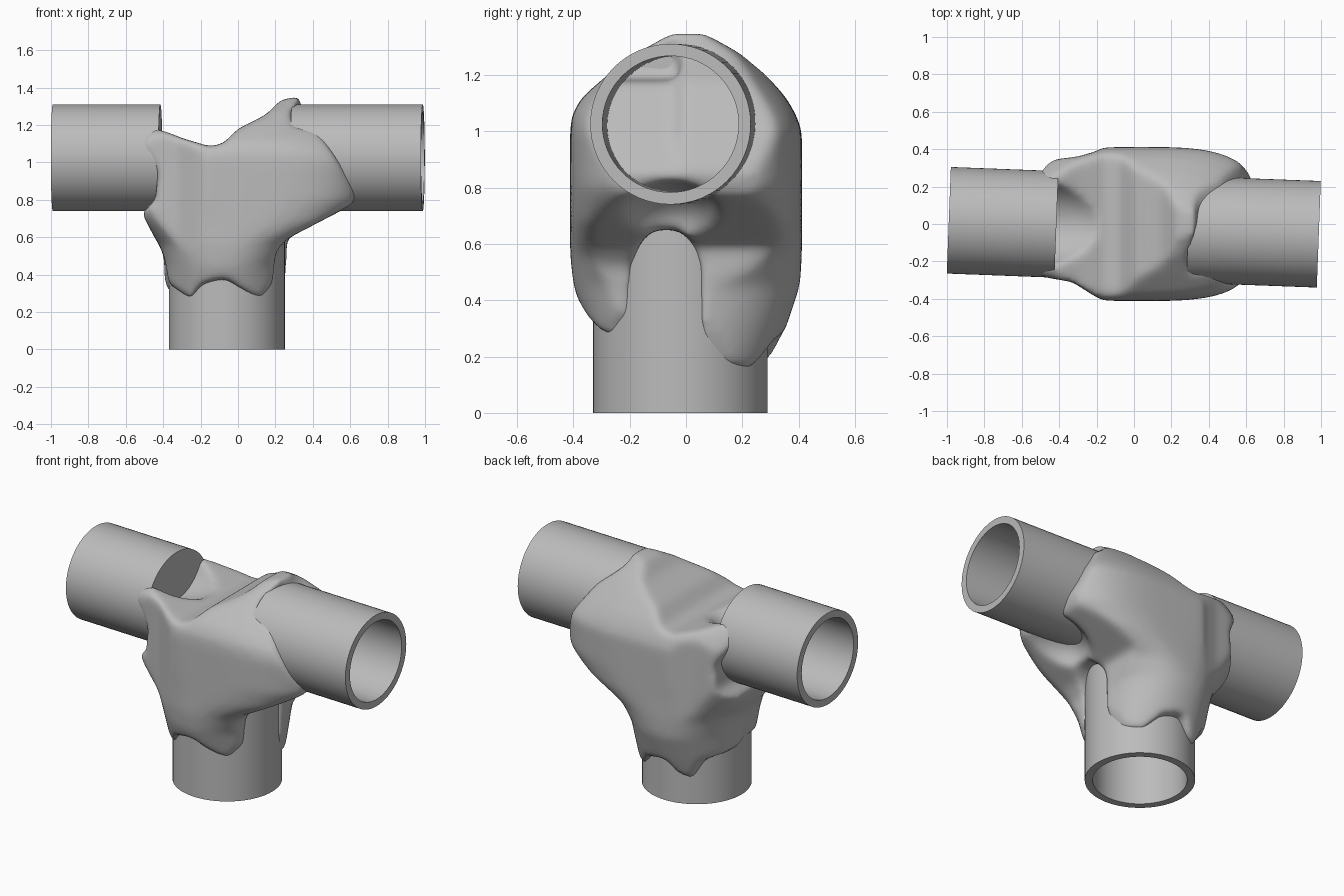
import bpy, bmesh, math
from mathutils import Vector, Matrix

if "Cube" in bpy.data.objects:
    bpy.data.objects.remove(bpy.data.objects["Cube"])

grey = bpy.data.materials.new("plain_grey")
grey.diffuse_color = (0.5, 0.5, 0.5, 1)
grey.use_nodes = True
grey.node_tree.nodes["Principled BSDF"].inputs["Base Color"].default_value = grey.diffuse_color


def make(name, bm):
    bmesh.ops.recalc_face_normals(bm, faces=bm.faces)
    me = bpy.data.meshes.new(name)
    bm.to_mesh(me)
    bm.free()
    ob = bpy.data.objects.new(name, me)
    me.materials.append(grey)
    bpy.context.collection.objects.link(ob)
    return ob


def select(ob):
    bpy.ops.object.select_all(action='DESELECT')
    ob.select_set(True)
    bpy.context.view_layer.objects.active = ob


def apply(ob, kind, **settings):
    mod = ob.modifiers.new(kind.lower(), kind)
    for key, value in settings.items():
        setattr(mod, key, value)
    select(ob)
    bpy.ops.object.modifier_apply(modifier=mod.name)


def cut(ob, cutter, op='DIFFERENCE'):
    apply(ob, 'BOOLEAN', operation=op, object=cutter, solver='EXACT')
    bpy.data.objects.remove(cutter)


def prism(name, pts, axis, a, b):
    """Outline extruded along one axis; pts hold the other two coordinates."""
    place = {'x': lambda u, w, d: (d, u, w), 'y': lambda u, w, d: (u, d, w),
             'z': lambda u, w, d: (u, w, d)}[axis]
    bm = bmesh.new()
    rings = [[bm.verts.new(place(u, w, d)) for u, w in pts] for d in (a, b)]
    bm.faces.new(rings[0])
    bm.faces.new(rings[1])
    n = len(pts)
    for i in range(n):
        j = (i + 1) % n
        bm.faces.new((rings[0][i], rings[0][j], rings[1][j], rings[1][i]))
    return make(name, bm)


def ellipsoid(name, centre, size):
    bm = bmesh.new()
    mat = Matrix.Translation(centre) @ Matrix.Diagonal((*size, 1))
    bmesh.ops.create_uvsphere(bm, u_segments=32, v_segments=16, radius=1, matrix=mat)
    return make(name, bm)


def along(start, end):
    """Matrix that carries the z axis onto the line from start to end."""
    rot = (Vector(end) - Vector(start)).to_track_quat('Z', 'Y').to_matrix().to_4x4()
    return Matrix.Translation(start) @ rot


def pipe(name, mouth, end, r, ri):
    """Pipe open at the mouth, closed by a thin disc at the far end."""
    h = (Vector(end) - Vector(mouth)).length
    n, bm = 64, bmesh.new()
    rings = [[bm.verts.new((a * math.cos(2 * math.pi * i / n),
                            a * math.sin(2 * math.pi * i / n), z)) for i in range(n)]
             for a, z in ((r, h), (r, 0), (ri, 0), (ri, h - .01))]
    for a, b in zip(rings, rings[1:]):
        for i in range(n):
            bm.faces.new((a[i], a[i - 1], b[i - 1], b[i]))
    bm.faces.new(rings[0])
    bm.faces.new(rings[-1])
    bm.transform(along(mouth, end))
    select(make(name, bm))
    bpy.ops.object.shade_smooth_by_angle(angle=math.radians(35))


def bore(mouth, end, r):
    h = (Vector(end) - Vector(mouth)).length + .2 - .005
    bm = bmesh.new()
    bmesh.ops.create_cone(bm, cap_ends=True, segments=64, radius1=r, radius2=r, depth=h)
    bm.transform(along(mouth, end) @ Matrix.Translation((0, 0, h / 2 - .2)))
    return make("bore_cutter", bm)


# Three pipes: name, mouth, far end, outer and inner radius
PIPES = [("left_pipe", (-.99, .02, 1.025), (-.415, -.002, 1.025), .285, .242),
         ("right_pipe", (.988, -.055, 1.025), (.29, -.029, 1.025), .285, .242),
         ("lower_pipe", (-.06, -.02, 0), (-.06, -.02, .68), .31, .265)]
for p in PIPES:
    pipe(*p)

# Body sections: z, x min, x max, y min, y max, squareness
SECTIONS = [
    (.12, -.385, .255, -.31, .29, 2), (.3, -.39, .258, -.35, .355, 2.1),
    (.45, -.395, .26, -.40, .405, 2.2), (.56, -.42, .33, -.412, .412, 2.4),
    (.68, -.52, .58, -.412, .412, 2.7), (.8, -.58, .67, -.412, .412, 3.1),
    (1.0, -.6, .68, -.412, .412, 3.3), (1.06, -.6, .66, -.405, .39, 3.1),
    (1.12, -.6, .62, -.37, .355, 2.9), (1.2, -.6, .58, -.28, .285, 2.7),
    (1.28, -.5, .55, -.18, .195, 2.5), (1.33, -.4, .5, -.09, .105, 2.4),
    (1.37, -.3, .45, -.05, .05, 2.2)]


def body_blank(name):
    bm = bmesh.new()
    n, rings = 64, []
    for z, x0, x1, y0, y1, e in SECTIONS:
        ring = []
        for i in range(n):
            t = 2 * math.pi * i / n
            c, s = math.cos(t), math.sin(t)
            x = math.copysign(abs(c) ** (2 / e), c)
            y = math.copysign(abs(s) ** (2 / e), s)
            ring.append(bm.verts.new(((x0 + x1) / 2 + x * (x1 - x0) / 2,
                                      (y0 + y1) / 2 + y * (y1 - y0) / 2, z)))
        rings.append(ring)
    for a, b in zip(rings, rings[1:]):
        for i in range(n):
            bm.faces.new((a[i - 1], a[i], b[i], b[i - 1]))
    bm.faces.new(rings[0])
    bm.faces.new(rings[-1])
    return make(name, bm)


# Outlines of the body: left and top edge, right ears, dripping lower edges, plan
TOP = [(-.395, .5), (-.515, .73), (-.44, .80), (-.43, .95), (-.525, 1.09), (-.515, 1.16),
       (-.43, 1.185), (-.3, 1.13), (-.15, 1.085), (-.08, 1.1), (0, 1.18), (.15, 1.255),
       (.23, 1.335), (.335, 1.355)]
FRONT_EAR = [(.325, 1.31), (.285, 1.26), (.305, 1.185), (.43, 1.175), (.53, 1.02)]
BACK_EAR = [(.335, 1.29), (.38, 1.25), (.47, 1.175), (.57, 1.02)]
EAR_END = [(.635, .85), (.615, .775), (.51, .72), (.26, .59)]
FRONT_LOW = [(.20, .52), (.19, .36), (.12, .265), (.05, .30), (-.07, .38), (-.19, .35),
             (-.25, .265), (-.37, .35)]
BACK_LOW = [(.26, .5), (.26, .33), (.2, .17), (.12, .15), (.04, .25), (-.08, .28),
            (-.15, .185), (-.22, .16), (-.28, .29), (-.37, .31), (-.40, .38)]
PLAN = [(-.6, -.27), (-.48, -.285), (-.33, -.31), (-.22, -.38), (-.13, -.43), (.42, -.43),
        (.55, -.345), (.7, -.23), (.7, .22), (.56, .365), (.42, .43), (-.13, .43),
        (-.2, .39), (-.3, .36), (-.43, .345), (-.48, .31), (-.6, .29)]

body = body_blank("joint_body")
cut(body, prism("front_outline", TOP + FRONT_EAR + EAR_END + FRONT_LOW, 'y', -.7, .02),
    'INTERSECT')
back = body_blank("back_half")
cut(back, prism("back_outline", TOP + BACK_EAR + EAR_END + BACK_LOW, 'y', -.02, .7),
    'INTERSECT')
select(body)
back.select_set(True)
bpy.ops.object.join()
apply(body, 'REMESH', mode='VOXEL', voxel_size=.015)
cut(body, prism("plan_outline", PLAN, 'z', -.2, 1.6), 'INTERSECT')

# Arch over the lower pipe and hollow beneath the right pipe
arch = [(-.19, .0), (.05, .0), (.05, .52), (.02, .61), (-.03, .65), (-.11, .65),
        (-.16, .61), (-.19, .52)]
cut(body, prism("arch_cutter", arch, 'x', .1, .8))
cut(body, ellipsoid("hollow_cutter", (.62, -.05, .66), (.3, .2, .16)))
# Long shallow saddle between the two prongs by the left pipe
cut(body, ellipsoid("saddle_cutter", (-.58, 0, 1.31), (.55, .26, .31)))

# Soften into one flowing skin
apply(body, 'REMESH', mode='VOXEL', voxel_size=.014)
apply(body, 'SMOOTH', factor=.5, iterations=28)

# Clear the bores so that nothing of the body shows inside the pipes
for name, mouth, end, r, ri in PIPES:
    cut(body, bore(mouth, end, r - .012))
body.data.materials.clear()
body.data.materials.append(grey)
select(body)
bpy.ops.object.shade_smooth_by_angle(angle=math.radians(60))
